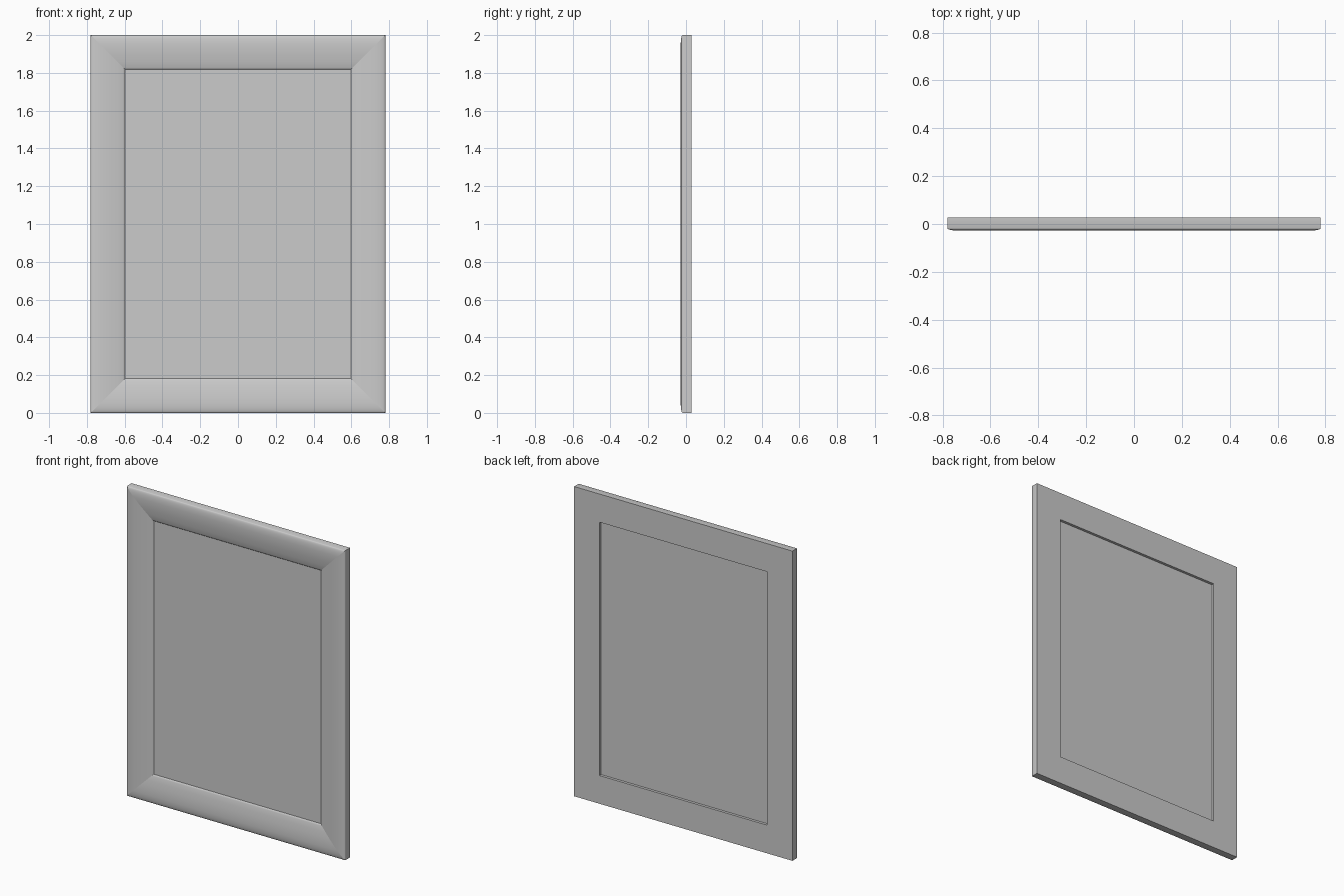
import bpy, bmesh, math

cube = bpy.data.objects.get("Cube")
if cube:
    bpy.data.objects.remove(cube, do_unlink=True)

HALF_W, HALF_H, BACK = 0.78, 1.0, 0.028

grey = bpy.data.materials.new("light grey")
grey.use_nodes = True
colour = (0.6, 0.6, 0.6, 1)
grey.diffuse_color = colour
grey.node_tree.nodes["Principled BSDF"].inputs["Base Color"].default_value = colour


def add_object(name, bm):
    bmesh.ops.recalc_face_normals(bm, faces=bm.faces)
    mesh = bpy.data.meshes.new(name)
    bm.to_mesh(mesh)
    bm.free()
    mesh.materials.append(grey)
    obj = bpy.data.objects.new(name, mesh)
    bpy.context.collection.objects.link(obj)
    return obj


# Frame moulding: (inset from outer edge, depth) profile swept with mitred corners
rounded = [(0.05 * (1 - math.cos(a)), -0.018 - 0.010 * math.sin(a))
           for a in (math.pi / 2 * i / 8 for i in range(9))]
profile = [(0, BACK)] + rounded + [
    (0.08, -0.0265), (0.11, -0.023), (0.14, -0.018), (0.172, -0.012),
    (0.177, -0.009), (0.182, -0.005), (0.182, BACK)]

bm = bmesh.new()
rings = []
for sx, sz in ((-1, -1), (1, -1), (1, 1), (-1, 1)):
    rings.append([bm.verts.new((sx * (HALF_W - d), y, HALF_H + sz * (HALF_H - d)))
                  for d, y in profile])
for k in range(4):
    a, b = rings[k], rings[(k + 1) % 4]
    for i in range(len(profile)):
        j = (i + 1) % len(profile)
        bm.faces.new((a[i], a[j], b[j], b[i]))
# Keep the mitre joints crisp
for ring in rings:
    for edge in {e for v in ring for e in v.link_edges}:
        if all(v in ring for v in edge.verts):
            edge.smooth = False
frame = add_object("frame", bm)
bpy.ops.object.select_all(action="DESELECT")
frame.select_set(True)
bpy.context.view_layer.objects.active = frame
bpy.ops.object.shade_smooth_by_angle(angle=math.radians(40), keep_sharp_edges=True)

# Flat panel, recessed on both sides
bm = bmesh.new()
bmesh.ops.create_cube(bm, size=1)
for v in bm.verts:
    v.co = (v.co.x * 1.2, 0.003 + v.co.y * 0.016, HALF_H + v.co.z * 1.64)
add_object("panel", bm)
